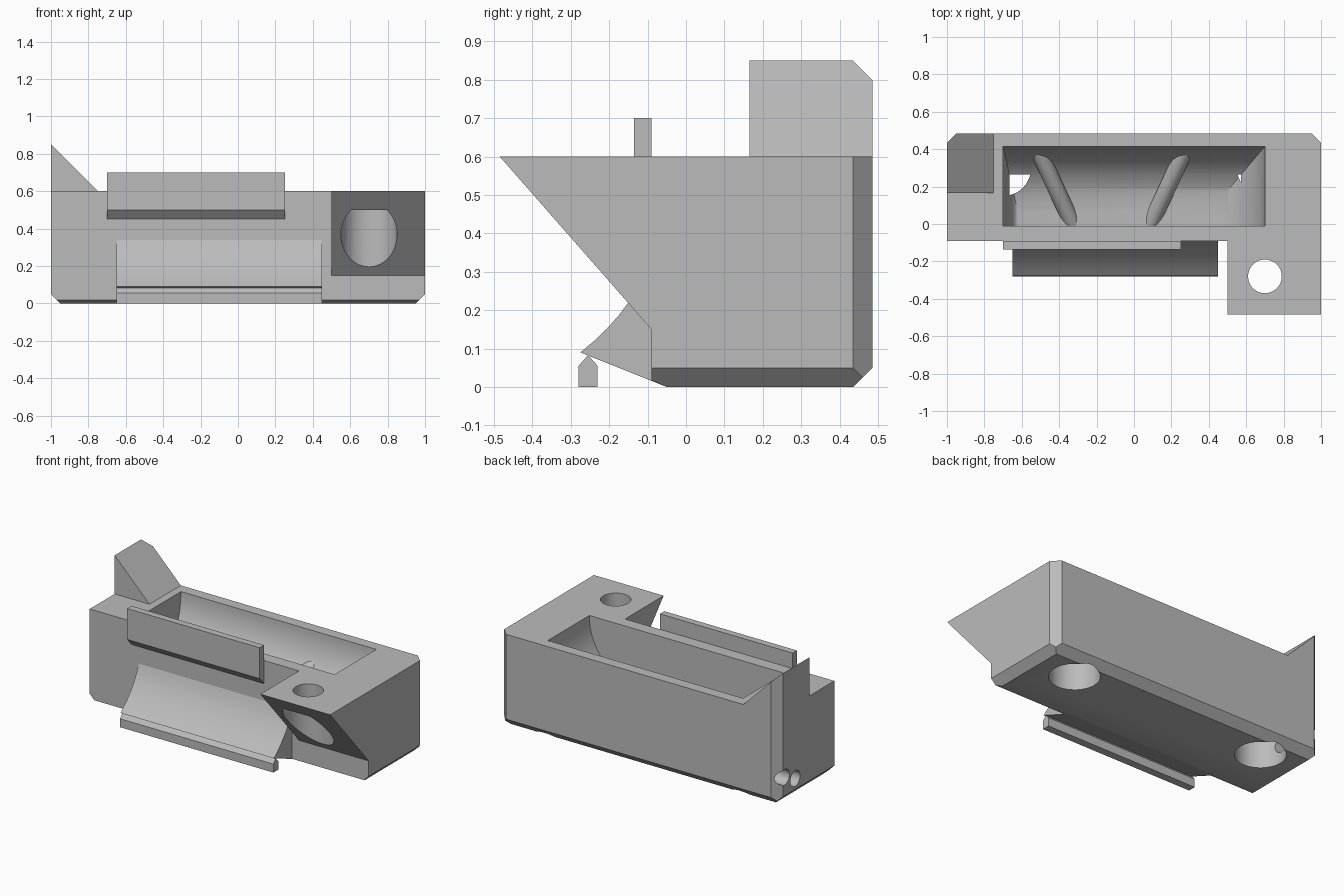
import bpy, bmesh, math
from mathutils import Vector

cube = bpy.data.objects.get("Cube")
if cube:
    bpy.data.objects.remove(cube, do_unlink=True)

grey = bpy.data.materials.new("plain_grey")
grey.use_nodes = True
grey.diffuse_color = (0.5, 0.5, 0.5, 1)
grey.node_tree.nodes["Principled BSDF"].inputs["Base Color"].default_value = (0.5, 0.5, 0.5, 1)


def make(name, bm):
    bmesh.ops.recalc_face_normals(bm, faces=bm.faces)
    mesh = bpy.data.meshes.new(name)
    bm.to_mesh(mesh)
    bm.free()
    mesh.materials.append(grey)
    obj = bpy.data.objects.new(name, mesh)
    bpy.context.collection.objects.link(obj)
    return obj


def loft(rings):
    """Join equal closed rings and cap both ends."""
    bm = bmesh.new()
    loops = [[bm.verts.new(p) for p in ring] for ring in rings]
    for a, b in zip(loops, loops[1:]):
        for i in range(len(a)):
            j = (i + 1) % len(a)
            bm.faces.new((a[i], a[j], b[j], b[i]))
    bm.faces.new(loops[0])
    bm.faces.new(loops[-1])
    return bm


def prism_x(profile, x0, x1):
    return loft([[(x, y, z) for y, z in profile] for x in (x0, x1)])


def slice_off(bm, point, normal):
    geom = bm.verts[:] + bm.edges[:] + bm.faces[:]
    cut = bmesh.ops.bisect_plane(bm, geom=geom, plane_co=point, plane_no=normal, clear_outer=True)
    edges = [e for e in cut["geom_cut"] if isinstance(e, bmesh.types.BMEdge)]
    bmesh.ops.contextual_create(bm, geom=edges)


def rod(name, start, end, radius):
    start, end = Vector(start), Vector(end)
    bm = bmesh.new()
    bmesh.ops.create_cone(bm, cap_ends=True, segments=48, radius1=radius, radius2=radius,
                          depth=(end - start).length)
    obj = make(name, bm)
    obj.location = (start + end) / 2
    obj.rotation_euler = (end - start).to_track_quat("Z", "Y").to_euler()
    return obj


def carve(target, cutters):
    bpy.context.view_layer.objects.active = target
    for cutter in cutters:
        cutter.hide_render = True
        mod = target.modifiers.new("cut", "BOOLEAN")
        mod.operation, mod.solver, mod.object = "DIFFERENCE", "EXACT", cutter
        bpy.ops.object.modifier_apply(modifier=mod.name)
        bpy.data.objects.remove(cutter, do_unlink=True)


def smooth(obj):
    bpy.ops.object.select_all(action="DESELECT")
    obj.select_set(True)
    bpy.context.view_layer.objects.active = obj
    bpy.ops.object.shade_smooth_by_angle(angle=math.radians(25))


# Main body with chamfered bottom and back corners
bm = prism_x([(-0.09, 0.017), (-0.05, 0), (0.435, 0), (0.485, 0.05), (0.485, 0.6), (-0.09, 0.6)], -1, 1)
for side in (-1, 1):
    slice_off(bm, (side, 0, 0.05), (side, 0, -1))
    slice_off(bm, (side, 0.435, 0), (side, 1, 0))
body = make("body", bm)

# Trough with curved back and ends
rings = []
steps = 20
for i in range(-1, steps + 1):
    a = max(i, 0) / steps * math.pi / 2
    c = math.cos(a)
    z = 0.65 if i < 0 else 0.6 - 0.355 * math.sin(a)
    x0, x1, y0, y1 = -0.62 - 0.08 * c, 0.4 + 0.3 * c, -0.01, 0.06 + 0.355 * c
    rings.append([(x0, y0, z), (x1, y0, z), (x1, y1, z), (x0, y1, z)])
cutters = [make("trough_cutter", loft(rings))]

# Round pockets underneath and two small holes in the end
for side in (-1, 1):
    cutters.append(rod("pocket_cutter", (side * 0.7, 0.3, -0.1), (side * 0.7, 0.3, 0.31), 0.15))
for y, z in ((0.42, 0.17), (0.31, 0.12)):
    cutters.append(rod("end_hole_cutter", (-1.1, y, z), (-0.78, y, z), 0.05))
carve(body, cutters)
smooth(body)

# Slanted ribs in the trough, mirrored about its middle
for side, name in ((-1, "right_rib"), (1, "left_rib")):
    mid = -0.12
    smooth(rod(name, (mid + side * 0.195, -0.03, 0.19), (mid + side * 0.39, 0.39, 0.385), 0.045))

# Overhanging bracket with a stepped screw hole
bracket = make("bracket", prism_x([(-0.485, 0.6), (-0.09, 0.15), (-0.09, 0.6)], 0.5, 1))
carve(bracket, [rod("bore_cutter", (0.7, -0.28, 0), (0.7, -0.28, 0.5), 0.15),
                rod("hole_cutter", (0.7, -0.28, 0.4), (0.7, -0.28, 0.7), 0.09)])
smooth(bracket)

# Curved front lip
lip = make("front_lip", prism_x([(-0.05, 0), (-0.275, 0.09), (-0.239, 0.12), (-0.205, 0.153),
                                 (-0.175, 0.187), (-0.15, 0.22), (-0.126, 0.258),
                                 (-0.106, 0.298), (-0.09, 0.34), (-0.05, 0.34)], -0.65, 0.45))
smooth(lip)

# Rail under the lip
make("support_rail", prism_x([(-0.28, 0), (-0.23, 0), (-0.23, 0.055), (-0.255, 0.083), (-0.28, 0.055)],
                             -0.65, 0.45))

# Upright front plate
make("front_plate", prism_x([(-0.135, 0.5), (-0.09, 0.45), (-0.09, 0.7), (-0.135, 0.7)], -0.7, 0.25))

# Triangular corner fin
bm = loft([[(-1, y, 0.85), (-1, y, 0.6), (-0.75, y, 0.6)] for y in (0.165, 0.485)])
slice_off(bm, (-1, 0.435, 0), (-1, 1, 0))
make("corner_fin", bm)
